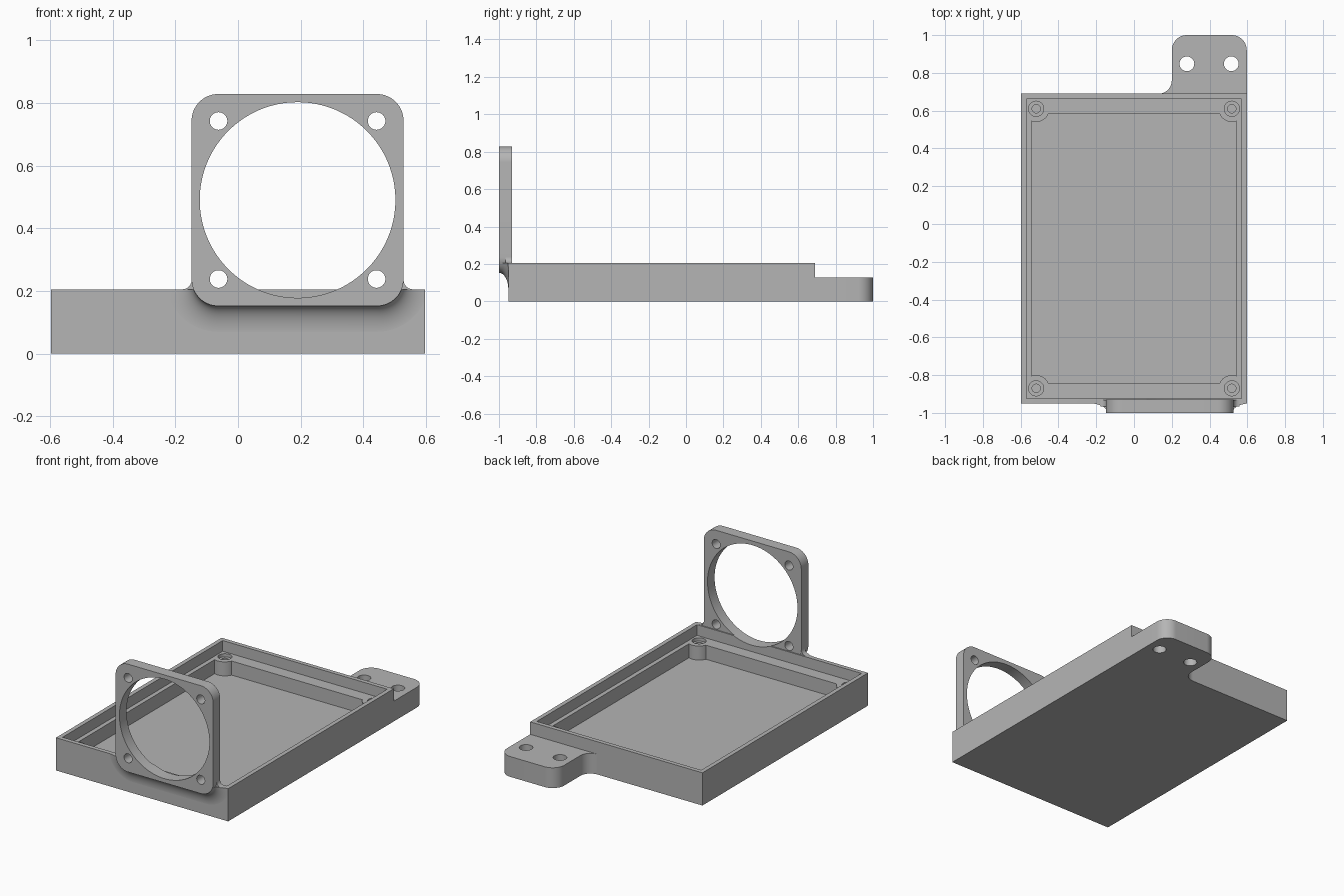
import bpy
import bmesh
from math import acos, asin, cos, sin, pi, radians
from mathutils import Vector

cube = bpy.data.objects.get("Cube")
if cube:
    bpy.data.objects.remove(cube, do_unlink=True)

# One grey material for every part
GREY = (0.46, 0.46, 0.46, 1)
grey = bpy.data.materials.new("plain grey")
grey.use_nodes = True
grey.diffuse_color = GREY
grey.node_tree.nodes["Principled BSDF"].inputs["Base Color"].default_value = GREY

W, BACK, FRONT, H = 0.597, 0.69, -0.95, 0.205
LEDGE, FLOOR = 0.138, 0.05
FAN_X, FAN_Z, FAN_HALF = 0.19, 0.49, 0.338
PLATE_FRONT, PLATE_BACK = -1.0, -0.93


def arc(cx, cy, r, a0, a1, n=16):
    """Points on an arc, angles in degrees."""
    angles = [radians(a0 + (a1 - a0) * i / n) for i in range(n + 1)]
    return [(cx + r * cos(a), cy + r * sin(a)) for a in angles]


def rect(x0, y0, x1, y1):
    return [(x0, y0), (x1, y0), (x1, y1), (x0, y1)]


def circle(cx, cy, r, n=48):
    return arc(cx, cy, r, 0, 360, n)[:-1]


def rounded(cx, cy, half, r):
    """Rounded square outline."""
    k = half - r
    corners = [(1, 1), (-1, 1), (-1, -1), (1, -1)]
    return [p for i, (sx, sy) in enumerate(corners)
            for p in arc(cx + sx * k, cy + sy * k, r, 90 * i, 90 * i + 90)]


def finish(name, bm):
    bmesh.ops.recalc_face_normals(bm, faces=bm.faces)
    mesh = bpy.data.meshes.new(name)
    bm.to_mesh(mesh)
    bm.free()
    mesh.materials.append(grey)
    obj = bpy.data.objects.new(name, mesh)
    bpy.context.scene.collection.objects.link(obj)
    return obj


def loft(name, rings, clips=()):
    """Skin matching rings, cap the ends, then trim with (point, normal) planes."""
    bm = bmesh.new()
    loops = [[bm.verts.new(p) for p in ring] for ring in rings]
    for a, b in zip(loops, loops[1:]):
        for i in range(len(a)):
            j = (i + 1) % len(a)
            bm.faces.new((a[i], a[j], b[j], b[i]))
    bm.faces.new(loops[0])
    bm.faces.new(loops[-1])
    for point, normal in clips:
        bmesh.ops.bisect_plane(bm, geom=bm.verts[:] + bm.edges[:] + bm.faces[:],
                               plane_co=point, plane_no=normal, clear_outer=True)
        bmesh.ops.holes_fill(bm, edges=[e for e in bm.edges if e.is_boundary])
    return finish(name, bm)


def prism(name, outline, lo, hi, axis="z"):
    place = (lambda p, w: (p[0], p[1], w)) if axis == "z" else (lambda p, w: (p[0], w, p[1]))
    return loft(name, [[Vector(place(p, w)) for p in outline] for w in (lo, hi)])


def cut(obj, *cutters):
    """Subtract cutters and discard them."""
    for cutter in cutters:
        mod = obj.modifiers.new("cut", "BOOLEAN")
        mod.operation, mod.solver, mod.object = "DIFFERENCE", "EXACT", cutter
        bpy.context.view_layer.objects.active = obj
        bpy.ops.object.modifier_apply(modifier=mod.name)
        bpy.data.objects.remove(cutter, do_unlink=True)


def fan_bore():
    return prism("bore", circle(FAN_X, FAN_Z, 0.312, 128), -1.1, -0.9, "y")


# Tray: stepped rim, then a cavity that goes round the four corner bosses
RIM, STEP, BOSS = 0.027, 0.054, 0.07
posts = [(sx * 0.518, y, sx, sy) for sx, y, sy in
         ((1, 0.61, 1), (-1, 0.61, 1), (-1, -0.87, -1), (1, -0.87, -1))]
cavity = []
for i, (px, py, sx, sy) in enumerate(posts):
    gap_x = W - STEP - abs(px)
    gap_y = (BACK - STEP - py) if sy > 0 else (py - FRONT - STEP)
    # local angles where the boss meets the two walls
    a = acos(gap_x / BOSS)
    b = asin(gap_y / BOSS)
    a0, a1 = -a, b - pi
    pts = [(px + sx * BOSS * cos(a0 + (a1 - a0) * t / 20),
            py + sy * BOSS * sin(a0 + (a1 - a0) * t / 20)) for t in range(21)]
    cavity += pts if i % 2 == 0 else pts[::-1]

tray = prism("tray", rect(-W, FRONT, W, BACK), 0, H)
cut(tray,
    prism("rim_cut", rect(-W + RIM, FRONT + RIM, W - RIM, BACK - RIM), LEDGE, 0.4),
    prism("cavity_cut", cavity, FLOOR, 0.3),
    fan_bore())
for px, py, _, _ in posts:
    cut(tray,
        prism("counterbore", circle(px, py, 0.04), LEDGE - 0.02, 0.3),
        prism("screw_hole", circle(px, py, 0.022), FLOOR, 0.3))

# Fan plate with four screw holes
plate = prism("fan_plate", rounded(FAN_X, FAN_Z, FAN_HALF, 0.085),
              PLATE_FRONT, PLATE_BACK, "y")
cut(plate, fan_bore())
for sx in (-1, 1):
    for sz in (-1, 1):
        cut(plate, prism("hole", circle(FAN_X + sx * 0.252, FAN_Z + sz * 0.252, 0.028),
                         -1.1, -0.8, "y"))

# Concave flare blending the plate into the tray front
rings = []
for i in range(17):
    a = radians(90) * i / 16
    grow = 0.09 * (1 - cos(a))
    y = -0.999 + 0.0492 * sin(a)
    rings.append([(x, y, z) for x, z in
                  rounded(FAN_X, FAN_Z, FAN_HALF + grow - 0.0003, 0.085 + grow)])
flare = loft("plate_flare", rings, [((0, 0, H), (0, 0, 1)), ((W, 0, 0), (1, 0, 0))])
cut(flare, fan_bore())

# Small fillets between the plate sides and the rim
for side, label in ((-1, "right"), (1, "left")):
    edge = FAN_X + side * FAN_HALF
    r = 0.03
    outline = [(edge + side * r * (1 - cos(radians(t))), H + r * (1 - sin(radians(t))))
               for t in range(0, 91, 15)]
    outline.append((edge - side * 0.01, H))
    outline.append((edge - side * 0.01, H + r))
    prism("plate_fillet_" + label, outline, -0.965, PLATE_BACK - 0.001, "y")

# Mounting tab at the back
tab_outline = ([(W, BACK)] + arc(W - 0.08, 0.92, 0.08, 0, 90)
               + arc(0.28, 0.92, 0.08, 90, 180)
               + arc(0.13, BACK + 0.07, 0.07, 0, -90))
tab = prism("mounting_tab", tab_outline, 0, 0.127)
for x in (0.28, 0.515):
    cut(tab, prism("tab_hole", circle(x, 0.848, 0.039), -0.1, 0.3))

# Smooth curves, sharp edges
for obj in bpy.context.scene.objects:
    obj.select_set(obj.type == "MESH")
bpy.context.view_layer.objects.active = tray
bpy.ops.object.shade_smooth_by_angle(angle=radians(30))
